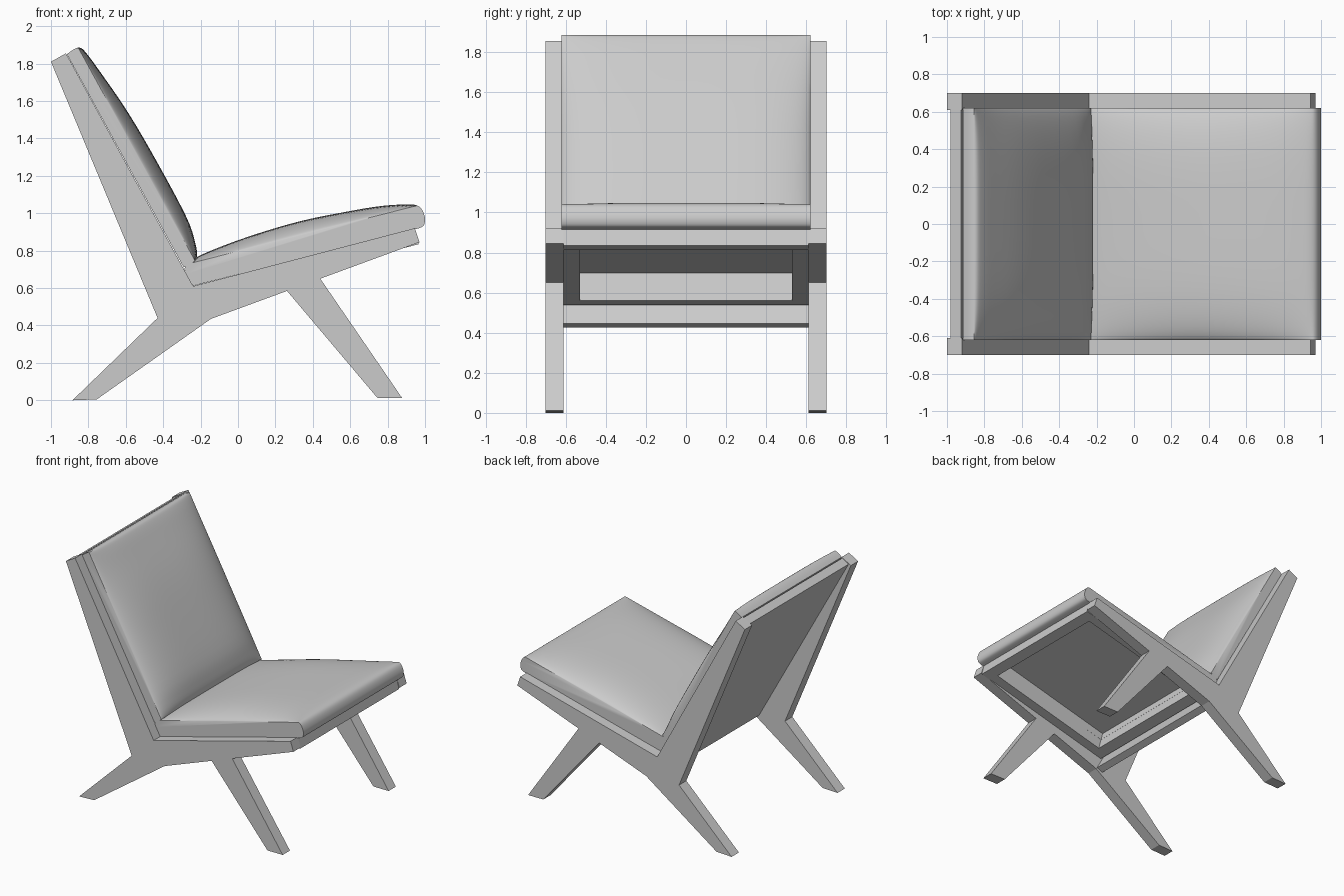
import bpy, bmesh, math
from mathutils import Vector

if "Cube" in bpy.data.objects:
    bpy.data.objects.remove(bpy.data.objects["Cube"])


def make_object(name, bm, smooth=False):
    bmesh.ops.recalc_face_normals(bm, faces=bm.faces)
    me = bpy.data.meshes.new(name)
    bm.to_mesh(me)
    bm.free()
    ob = bpy.data.objects.new(name, me)
    bpy.context.collection.objects.link(ob)
    if smooth:
        bpy.ops.object.select_all(action='DESELECT')
        ob.select_set(True)
        bpy.context.view_layer.objects.active = ob
        bpy.ops.object.shade_smooth_by_angle(angle=math.radians(40))
    return ob


def loft(sections):
    """Closed solid through (y, [(x, z), ...]) sections."""
    bm = bmesh.new()
    rings = [[bm.verts.new((x, y, z)) for x, z in pts] for y, pts in sections]
    for a, b in zip(rings, rings[1:]):
        for i in range(len(a)):
            j = (i + 1) % len(a)
            bm.faces.new((a[i], a[j], b[j], b[i]))
    bm.faces.new(rings[0])
    bm.faces.new(rings[-1])
    return bm


def board(name, pts, y0, y1):
    return make_object(name, loft([(y0, pts), (y1, pts)]))


def spline(pts, steps=4):
    """Catmull-Rom curve through the points."""
    p = [Vector(q) for q in pts]
    p = [p[0]] + p + [p[-1]]
    out = []
    for a, b, c, d in zip(p, p[1:], p[2:], p[3:]):
        for k in range(steps):
            t = k / steps
            out.append(0.5 * (2 * b + (c - a) * t + (2 * a - 5 * b + 4 * c - d) * t * t
                              + (3 * b - a - 3 * c + d) * t ** 3))
    return out + [p[-1]]


def cushion(name, profile, edge, half=0.62, n=16):
    """Padded cushion: the crown above the thickness `edge` fades out at the sides."""
    curve = spline(profile)
    a, b = curve[0], curve[-1]
    d = (b - a).normalized()
    sections = []
    for i in range(-n, n + 1):
        v = math.sin(i / n * math.pi / 2)
        g = max(0, 1 - v ** 4) ** 0.7
        ring = []
        for p in curve:
            foot = a + d * (p - a).dot(d)
            h = (p - foot).length
            f = 1 if h <= edge else (edge + (h - edge) * g) / h
            ring.append(tuple(foot + (p - foot) * f))
        sections.append((half * v, ring))
    return make_object(name, loft(sections), True)


# Side frames: back post, rear leg, seat rail, front leg
side_parts = {
    "back_post": [(-1.0, 1.81), (-0.92, 1.855), (-0.24, 0.61), (-0.43, 0.44)],
    "rear_leg": [(-0.43, 0.44), (-0.24, 0.61), (-0.145, 0.435), (-0.755, 0.005), (-0.885, 0.0)],
    "seat_rail": [(-0.24, 0.61), (-0.145, 0.435), (0.97, 0.845), (0.945, 0.92)],
    "front_leg": [(0.26, 0.587), (0.44, 0.650), (0.877, 0.013), (0.745, 0.013)],
}
for side, s in (("left", -1), ("right", 1)):
    for part, pts in side_parts.items():
        board(f"{part}_{side}", pts, s * 0.61, s * 0.70)

# Back panel between the posts, cut square at the seat corner
board("back_panel", [(-0.98, 1.815), (-0.925, 1.848), (-0.153, 0.447), (-0.205, 0.425)], -0.61, 0.61)

# Seat support frame, placed along the sloping top of the rails
origin, along = Vector((-0.24, 0.61)), Vector((0.967, 0.253))
down = Vector((0.253, -0.967))


def sloped(name, s0, s1, d0, d1, y0, y1):
    pts = [tuple(origin + along * s + down * d)
           for s, d in ((s0, d0), (s1, d0), (s1, d1), (s0, d1))]
    return board(name, pts, y0, y1)


sloped("seat_front_rail", 1.14, 1.225, 0.0, 0.088, -0.61, 0.61)
sloped("seat_rear_rail", 0.03, 0.12, 0.0, 0.083, -0.61, 0.61)
for side, s in (("left", -1), ("right", 1)):
    sloped(f"seat_ledger_{side}", 0.12, 1.14, 0.0, 0.083, s * 0.53, s * 0.61)

# Cushions
seat = cushion("seat_cushion", [(-0.24, 0.612), (-0.285, 0.695), (-0.26, 0.735), (-0.18, 0.785),
                                (0.05, 0.873), (0.33, 0.957), (0.6, 1.012), (0.76, 1.038),
                                (0.88, 1.047), (0.945, 1.045), (0.98, 1.025), (1.0, 0.975),
                                (0.993, 0.935), (0.968, 0.92)], 0.12)
cushion("back_cushion", [(-0.915, 1.85), (-0.88, 1.875), (-0.845, 1.885), (-0.81, 1.855),
                         (-0.74, 1.76), (-0.605, 1.565), (-0.47, 1.34), (-0.283, 0.995),
                         (-0.228, 0.84), (-0.22, 0.765), (-0.24, 0.738), (-0.29, 0.71)], 0.07)

# Recess under the seat cushion, inside the support frame
cutter = sloped("recess_cutter", 0.12, 1.14, -0.06, 0.05, -0.53, 0.53)
cutter.hide_render = True
cutter.hide_set(True)
mod = seat.modifiers.new("recess", 'BOOLEAN')
mod.object = cutter
mod.operation = 'DIFFERENCE'
bpy.ops.object.select_all(action='DESELECT')
bpy.context.view_layer.objects.active = seat
seat.select_set(True)
bpy.ops.object.modifier_move_to_index(modifier="recess", index=0)
bpy.ops.object.modifier_apply(modifier="recess")
bpy.data.objects.remove(cutter)
